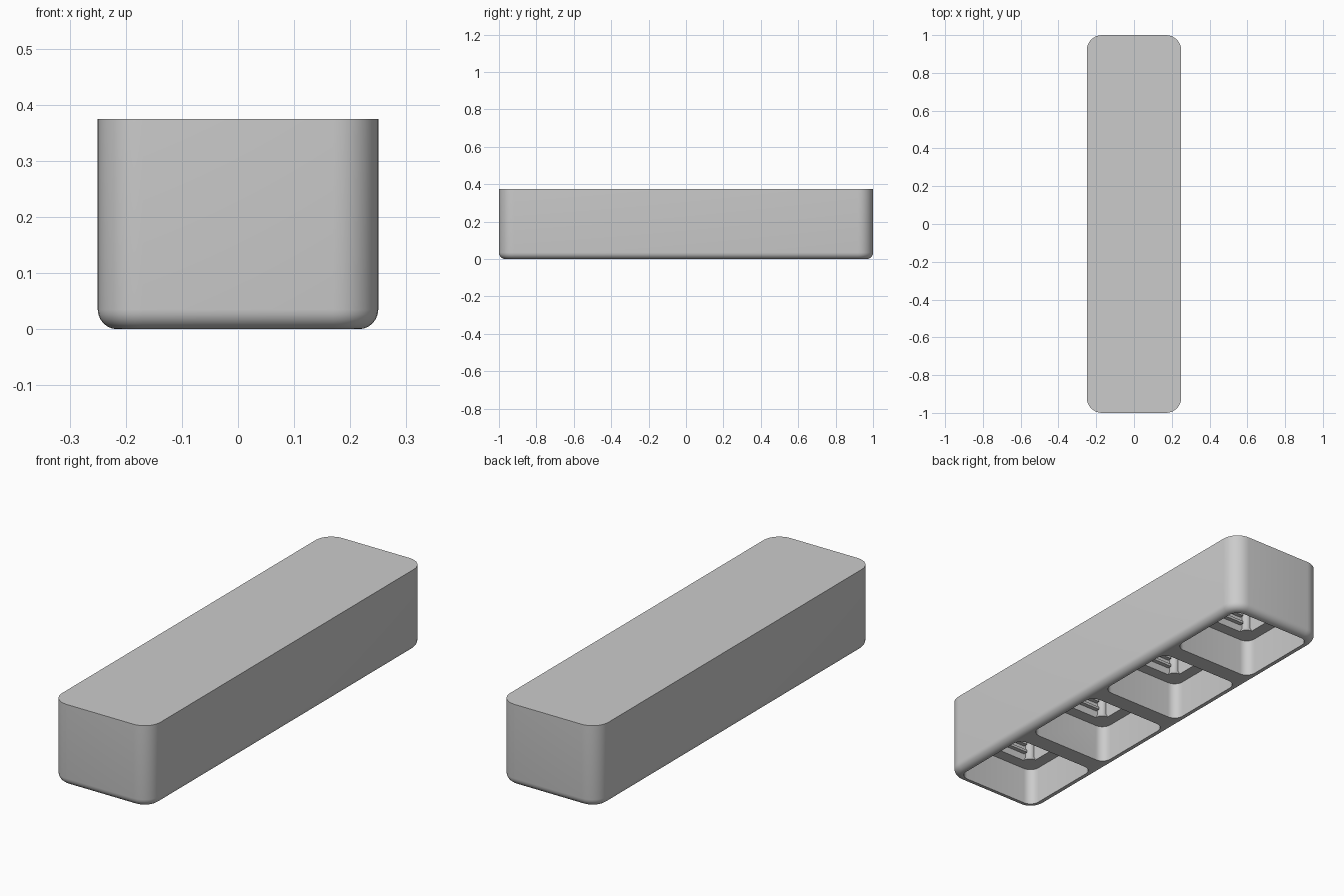
import bpy, bmesh
from math import sin, cos, pi, radians

cube = bpy.data.objects.get("Cube")
if cube:
    bpy.data.objects.remove(cube, do_unlink=True)

grey = bpy.data.materials.new("plain grey")
grey.use_nodes = True
colour = (0.6, 0.6, 0.6, 1)
grey.diffuse_color = colour
grey.node_tree.nodes["Principled BSDF"].inputs["Base Color"].default_value = colour

PITCH = 0.5
HEIGHT = 0.375
LEDGE = 0.176
CEILING = 0.34
SEGMENTS = 8


def finish(bm, name):
    bmesh.ops.recalc_face_normals(bm, faces=bm.faces)
    mesh = bpy.data.meshes.new(name)
    bm.to_mesh(mesh)
    bm.free()
    obj = bpy.data.objects.new(name, mesh)
    bpy.context.collection.objects.link(obj)
    mesh.materials.append(grey)
    return obj


def loft(name, layers, cy=0.0):
    """Stack rounded rectangles given as (z, half width, half length, radius)."""
    bm = bmesh.new()
    rings = []
    for z, hx, hy, r in layers:
        ring = []
        for q, (sx, sy) in enumerate([(1, 1), (-1, 1), (-1, -1), (1, -1)]):
            for i in range(SEGMENTS + 1):
                a = (q + i / SEGMENTS) * pi / 2
                ring.append(bm.verts.new((sx * (hx - r) + r * cos(a),
                                          cy + sy * (hy - r) + r * sin(a), z)))
        rings.append(ring)
    n = len(rings[0])
    for low, high in zip(rings, rings[1:]):
        for i in range(n):
            j = (i + 1) % n
            bm.faces.new((low[i], low[j], high[j], high[i]))
    bm.faces.new(rings[0])
    bm.faces.new(rings[-1])
    return finish(bm, name)


def smooth(obj):
    bpy.ops.object.select_all(action='DESELECT')
    obj.select_set(True)
    bpy.context.view_layer.objects.active = obj
    bpy.ops.object.shade_smooth_by_angle(angle=radians(35))


# Housing: rounded block with a softened lower edge
FILLET = 0.035
layers = []
for i in range(7):
    a = i / 6 * pi / 2
    inset = FILLET * (1 - sin(a))
    layers.append((FILLET * (1 - cos(a)), 0.25 - inset, 1 - inset, 0.08 - inset))
layers.append((HEIGHT, 0.25, 1, 0.08))
housing = loft("housing", layers)

# Four stepped pockets opening downwards
cells = [(i - 1.5) * PITCH for i in range(4)]
for cy in cells:
    cutter = loft("pocket_cutter", [(-0.05, 0.21, 0.21, 0.045), (LEDGE, 0.21, 0.21, 0.045),
                                    (LEDGE, 0.155, 0.155, 0.03), (CEILING, 0.155, 0.155, 0.03)], cy)
    cutter.hide_render = True
    mod = housing.modifiers.new("pocket", 'BOOLEAN')
    mod.operation = 'DIFFERENCE'
    mod.solver = 'EXACT'
    mod.object = cutter
    bpy.ops.object.select_all(action='DESELECT')
    housing.select_set(True)
    bpy.context.view_layer.objects.active = housing
    bpy.ops.object.modifier_apply(modifier=mod.name)
    bpy.data.objects.remove(cutter, do_unlink=True)
smooth(housing)


# Corner columns with flared feet inside each pocket
def column(name, x, y):
    bm = bmesh.new()
    profile = [(0.032, LEDGE), (0.03, LEDGE + 0.008), (0.023, LEDGE + 0.018),
               (0.023, CEILING + 0.01)]
    rings = [[bm.verts.new((x + r * cos(k * pi / 8), y + r * sin(k * pi / 8), z))
              for k in range(16)] for r, z in profile]
    for low, high in zip(rings, rings[1:]):
        for k in range(16):
            j = (k + 1) % 16
            bm.faces.new((low[k], low[j], high[j], high[k]))
    bm.faces.new(rings[0])
    bm.faces.new(rings[-1])
    smooth(finish(bm, name))


# Thin ribs along the end walls of each pocket
def rib(name, y, z):
    bm = bmesh.new()
    bmesh.ops.create_cube(bm, size=1)
    for v in bm.verts:
        v.co = (v.co.x * 0.24, y + v.co.y * 0.03, z + v.co.z * 0.012)
    finish(bm, name)


for cy in cells:
    for sy in (-1, 1):
        for sx in (-1, 1):
            column("corner_column", sx * 0.15, cy + sy * 0.15)
        for k in range(3):
            rib("wall_rib", cy + sy * 0.15, LEDGE + 0.04 + k * 0.04)
